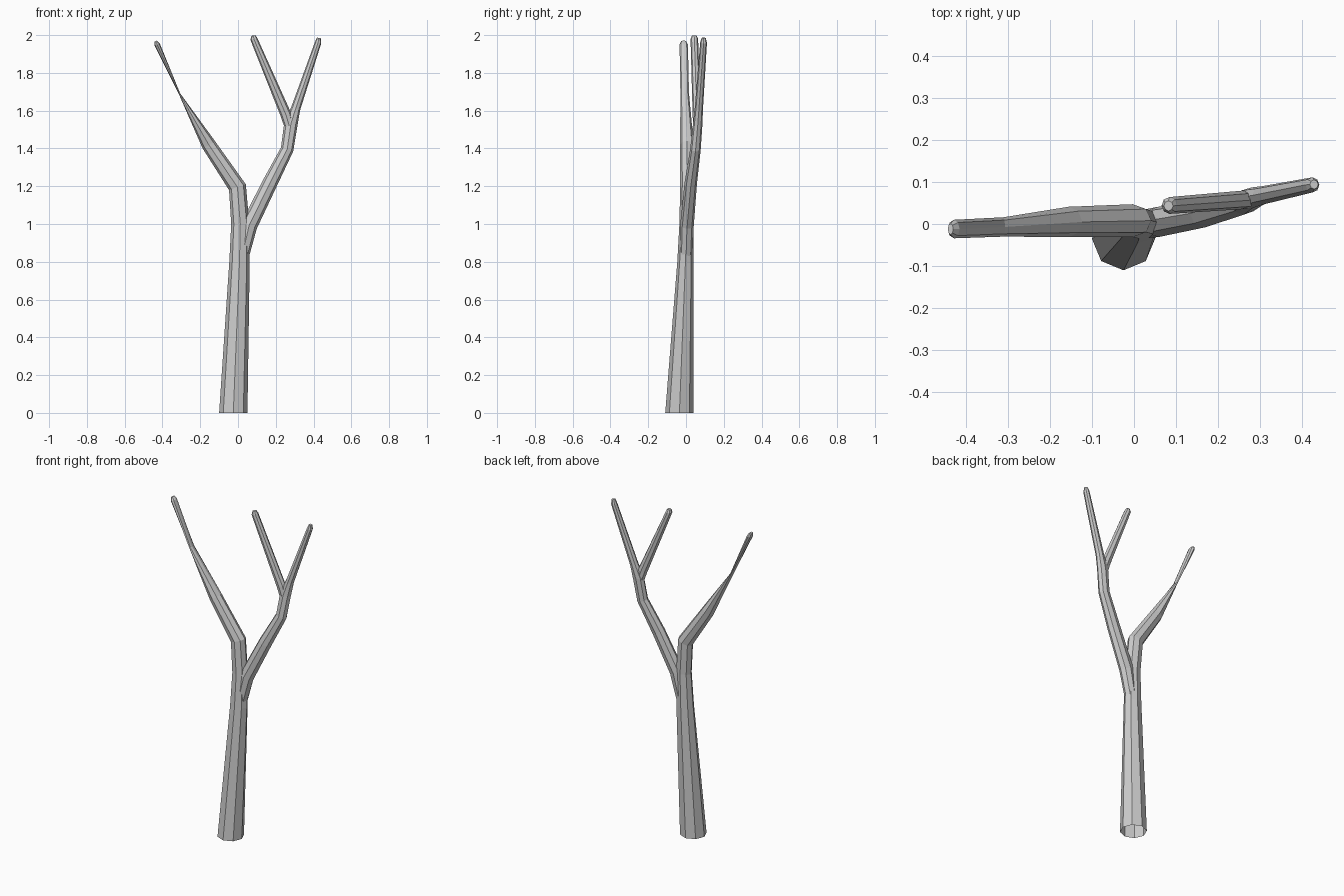
import bpy, bmesh, math
from mathutils import Vector

if "Cube" in bpy.data.objects:
    bpy.data.objects.remove(bpy.data.objects["Cube"])

SIDES = 8


def limb(name, rings):
    """Faceted tube; each ring is (x, y, z, half width, half depth)."""
    pts = [Vector(r[:3]) for r in rings]
    bm = bmesh.new()
    loops = []
    for i, (x, y, z, w, d) in enumerate(rings):
        a = (pts[i] - pts[i - 1]).normalized() if i else Vector((0, 0, 0))
        b = (pts[i + 1] - pts[i]).normalized() if i < len(pts) - 1 else Vector((0, 0, 0))
        t = (a + b).normalized()
        if z == 0:
            t = Vector((0, 0, 1))
        side = Vector((0, 1, 0)).cross(t).normalized()
        depth = t.cross(side)
        loop = []
        for k in range(SIDES):
            ang = 2 * math.pi * k / SIDES
            loop.append(bm.verts.new(pts[i] + side * w * math.cos(ang) + depth * d * math.sin(ang)))
        loops.append(loop)
    for lo, hi in zip(loops, loops[1:]):
        for k in range(SIDES):
            n = (k + 1) % SIDES
            bm.faces.new((lo[k], lo[n], hi[n], hi[k]))
    bm.faces.new(loops[0][::-1])
    bm.faces.new(loops[-1])
    bmesh.ops.recalc_face_normals(bm, faces=bm.faces)
    me = bpy.data.meshes.new(name)
    bm.to_mesh(me)
    bm.free()
    ob = bpy.data.objects.new(name, me)
    bpy.context.collection.objects.link(ob)
    return ob


# Trunk running on into the left branch, which pinches before its tip
tree = limb("tree_trunk", [
    (-0.025, -0.035, 0.0, 0.075, 0.075),
    (0.008, -0.003, 0.80, 0.054, 0.043),
    (0.012, 0.003, 1.00, 0.048, 0.038),
    (-0.003, 0.008, 1.195, 0.047, 0.039),
    (-0.155, 0.005, 1.42, 0.038, 0.036),
    (-0.31, -0.007, 1.69, 0.004, 0.023),
    (-0.428, -0.012, 1.95, 0.015, 0.022),
    (-0.436, -0.012, 1.968, 0.007, 0.013)])

# Right branch
right = limb("right_branch", [
    (0.022, 0.0, 0.83, 0.036, 0.034),
    (0.058, 0.005, 0.99, 0.044, 0.036),
    (0.168, 0.025, 1.215, 0.040, 0.033),
    (0.260, 0.050, 1.395, 0.034, 0.028),
    (0.280, 0.062, 1.53, 0.036, 0.025),
    (0.305, 0.068, 1.61, 0.025, 0.022),
    (0.424, 0.093, 1.96, 0.017, 0.018),
    (0.428, 0.094, 1.985, 0.010, 0.011)])

# Twig forking off the right branch
twig = limb("middle_twig", [
    (0.280, 0.060, 1.49, 0.025, 0.021),
    (0.254, 0.057, 1.578, 0.029, 0.022),
    (0.084, 0.044, 1.98, 0.019, 0.020),
    (0.082, 0.043, 1.997, 0.011, 0.012)])

# Fuse the limbs into one skin
for part in (right, twig):
    mod = tree.modifiers.new("fuse", 'BOOLEAN')
    mod.operation = 'UNION'
    mod.solver = 'EXACT'
    mod.object = part
    bpy.context.view_layer.objects.active = tree
    bpy.ops.object.modifier_apply(modifier=mod.name)
    bpy.data.objects.remove(part)

# Open the cut bottom of the trunk
bm = bmesh.new()
bm.from_mesh(tree.data)
bottom = [f for f in bm.faces if all(v.co.z < 0.001 for v in f.verts)]
bmesh.ops.delete(bm, geom=bottom, context='FACES')
bm.to_mesh(tree.data)
bm.free()
